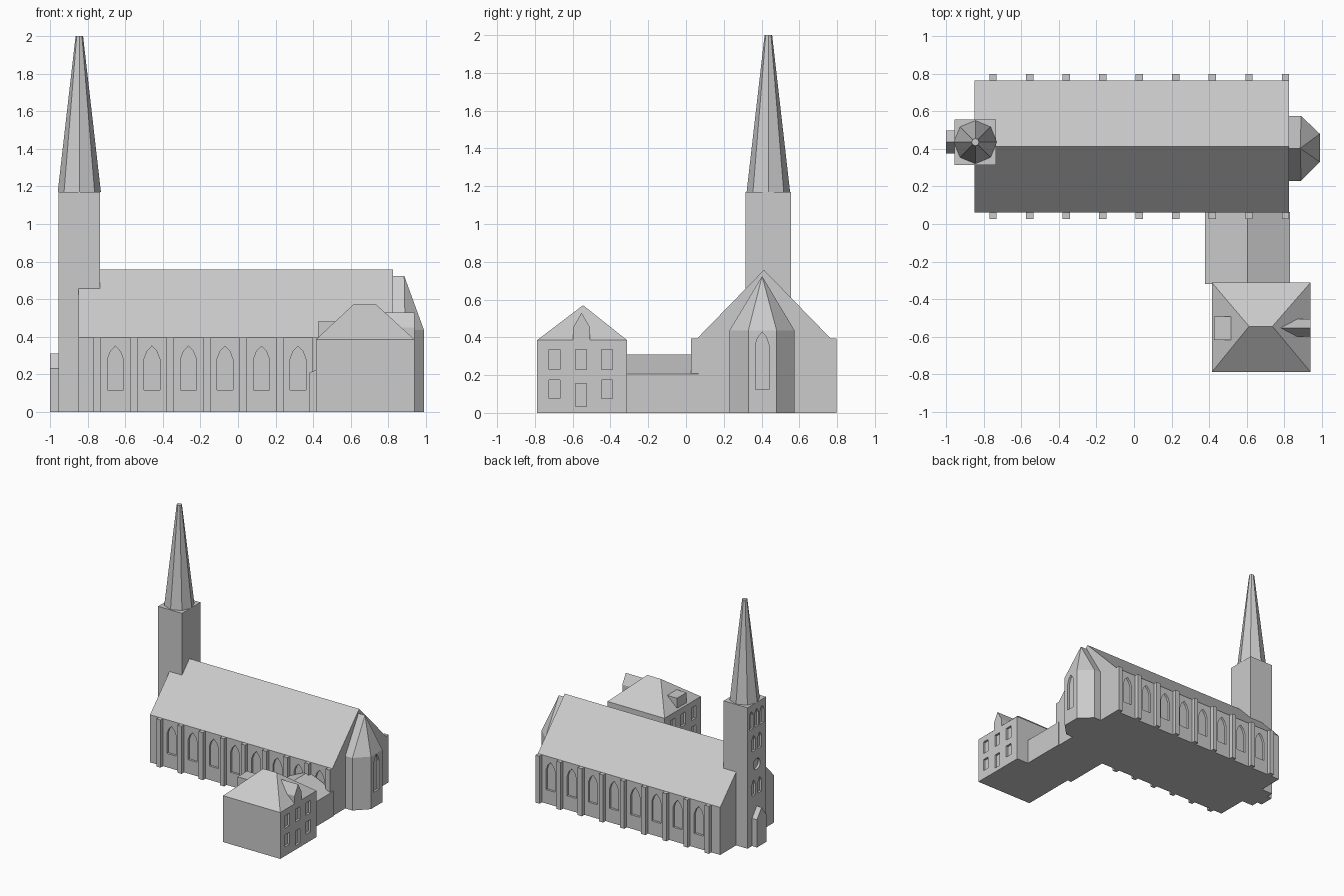
import bpy, bmesh, math
from mathutils import Vector

if "Cube" in bpy.data.objects:
    bpy.data.objects.remove(bpy.data.objects["Cube"])

stone = bpy.data.materials.new("grey_stone")
stone.diffuse_color = (0.6, 0.6, 0.6, 1)
stone.use_nodes = True
stone.node_tree.nodes["Principled BSDF"].inputs["Base Color"].default_value = stone.diffuse_color


def finish(name, bm):
    bmesh.ops.recalc_face_normals(bm, faces=bm.faces)
    mesh = bpy.data.meshes.new(name)
    bm.to_mesh(mesh)
    bm.free()
    mesh.materials.append(stone)
    ob = bpy.data.objects.new(name, mesh)
    bpy.context.collection.objects.link(ob)
    return ob


def add_prism(bm, profile, axis, a, b):
    """Extrude a 2D profile along an axis from a to b."""
    place = {"x": lambda p, t: (t, p[0], p[1]),
             "y": lambda p, t: (p[0], t, p[1]),
             "z": lambda p, t: (p[0], p[1], t)}[axis]
    lo = [bm.verts.new(place(p, a)) for p in profile]
    hi = [bm.verts.new(place(p, b)) for p in profile]
    bm.faces.new(lo)
    bm.faces.new(hi[::-1])
    n = len(profile)
    for i in range(n):
        j = (i + 1) % n
        bm.faces.new((lo[i], lo[j], hi[j], hi[i]))


def prism(name, profile, axis, a, b):
    bm = bmesh.new()
    add_prism(bm, profile, axis, a, b)
    return finish(name, bm)


def rect(x0, x1, y0, y1):
    return [(x0, y0), (x1, y0), (x1, y1), (x0, y1)]


def gable(c, half, z0, eave, ridge):
    return [(c - half, z0), (c + half, z0), (c + half, eave), (c, ridge), (c - half, eave)]


def lancet(c, half, z0, spring, top):
    mid = spring + 0.6 * (top - spring)
    return [(c - half, z0), (c + half, z0), (c + half, spring), (c + 0.62 * half, mid),
            (c, top), (c - 0.62 * half, mid), (c - half, spring)]


def cut(ob, recesses):
    """Sink window recesses, each (profile, axis, a, b), into a wall."""
    bm = bmesh.new()
    for r in recesses:
        add_prism(bm, *r)
    cutter = finish("window_cutter", bm)
    cutter.hide_render = True
    mod = ob.modifiers.new("windows", "BOOLEAN")
    mod.operation = "DIFFERENCE"
    mod.solver = "EXACT"
    mod.object = cutter
    bpy.context.view_layer.update()
    dg = bpy.context.evaluated_depsgraph_get()
    mesh = bpy.data.meshes.new_from_object(ob.evaluated_get(dg))
    ob.modifiers.clear()
    ob.data = mesh
    bpy.data.objects.remove(cutter)


D = 0.018  # recess depth

# Nave with pointed side windows
Y0, Y1, YC = 0.06, 0.765, 0.41
nave = prism("nave", gable((Y0 + Y1) / 2, (Y1 - Y0) / 2, 0, 0.395, 0.757), "x", -0.85, 0.825)
piers = [-0.75 + 0.1945 * i for i in range(9)]
recesses = []
for x in piers[:-1]:
    arch = lancet(x + 0.097, 0.042, 0.115, 0.28, 0.35)
    recesses += [(arch, "y", Y0 - 0.02, Y0 + D), (arch, "y", Y1 - D, Y1 + 0.02)]
cut(nave, recesses)

# Buttresses between the windows
bm = bmesh.new()
for x in piers:
    for a, b in ((Y0 - 0.033, Y0 + 0.01), (Y1 - 0.01, Y1 + 0.033)):
        add_prism(bm, rect(x - 0.019, x + 0.019, a, b), "z", 0, 0.395)
finish("buttresses", bm)

# Tower with lancets and a round window on the entrance face
TX, TY = -0.845, 0.436
tower = prism("tower", rect(-0.955, -0.735, 0.315, 0.556), "z", 0, 1.17)
west = ("x", -0.98, -0.955 + D)
recesses = [(lancet(TY + o, 0.024, z0, z0 + 0.11, z0 + 0.15), *west)
            for o in (-0.07, 0, 0.07) for z0 in (0.97,)]
recesses += [(lancet(TY + o, 0.024, 0.78, 0.87, 0.91), *west) for o in (-0.04, 0.04)]
recesses.append(([(TY + 0.045 * math.cos(math.tau * i / 16), 0.66 + 0.045 * math.sin(math.tau * i / 16))
                  for i in range(16)], *west))
recesses += [(lancet(TY + o, 0.022, 0.41, 0.5, 0.54), *west) for o in (-0.04, 0.04)]
cut(tower, recesses)

# Eight-sided spire with a small flat tip
bm = bmesh.new()
bmesh.ops.create_cone(bm, cap_ends=True, segments=8, radius1=0.115, radius2=0.02, depth=0.83)
bmesh.ops.translate(bm, verts=bm.verts, vec=Vector((TX, TY, 1.585)))
finish("spire", bm)

# Entrance porch
prism("porch", gable(TY, 0.061, 0, 0.23, 0.31), "x", -1.0, -0.94)

# Apse walls and faceted roof
plan = [(0.80, 0.23), (0.89, 0.23), (0.99, 0.33), (0.99, 0.48), (0.89, 0.575), (0.80, 0.575)]
apse = prism("apse", plan, "z", 0, 0.436)
cut(apse, [(lancet(0.403, 0.036, 0.125, 0.36, 0.428), "x", 0.99 - D, 1.02)])
bm = bmesh.new()
rim = [bm.verts.new((x, y, 0.436)) for x, y in plan]
back = bm.verts.new((0.80, YC - 0.007, 0.724))
peak = bm.verts.new((0.885, YC - 0.007, 0.724))
bm.faces.new(rim)
bm.faces.new((rim[0], rim[1], peak, back))
for i in (1, 2, 3):
    bm.faces.new((rim[i], rim[i + 1], peak))
bm.faces.new((rim[4], rim[5], back, peak))
bm.faces.new((rim[5], rim[0], back))
finish("apse_roof", bm)

# Low link building between nave and house
prism("link_building", gable(0.605, 0.226, 0, 0.207, 0.31), "y", -0.32, 0.065)

# House with windows on the two ends
X0, X1, H0, H1 = 0.415, 0.94, -0.788, -0.312
house = prism("house", rect(X0, X1, H0, H1), "z", 0, 0.385)
recesses = []
for a, b in ((X1 - D, X1 + 0.02), (X0 - 0.02, X0 + D)):
    for y in (-0.697, -0.556, -0.419):
        low = (0.035, 0.155) if y == -0.556 else (0.075, 0.175)
        for z0, z1 in ((0.23, 0.335), low):
            recesses.append((rect(y - 0.029, y + 0.029, z0, z1), "x", a, b))
cut(house, recesses)

# Hipped house roof
bm = bmesh.new()
e = [bm.verts.new((x, y, 0.385)) for x, y in rect(X0, X1, H0, H1)]
r = [bm.verts.new((x, -0.545, 0.57)) for x in (0.613, 0.737)]
for f in (e, (e[0], e[1], r[1], r[0]), (e[1], e[2], r[1]),
          (e[2], e[3], r[0], r[1]), (e[3], e[0], r[0])):
    bm.faces.new(f)
finish("house_roof", bm)

# Dormers: gabled on one end, flat-topped on the other
prism("gabled_dormer", gable(-0.553, 0.046, 0.37, 0.45, 0.53), "x", 0.74, X1)
prism("flat_dormer", rect(-0.617, -0.492, 0.38, 0.48), "x", 0.427, 0.522)
